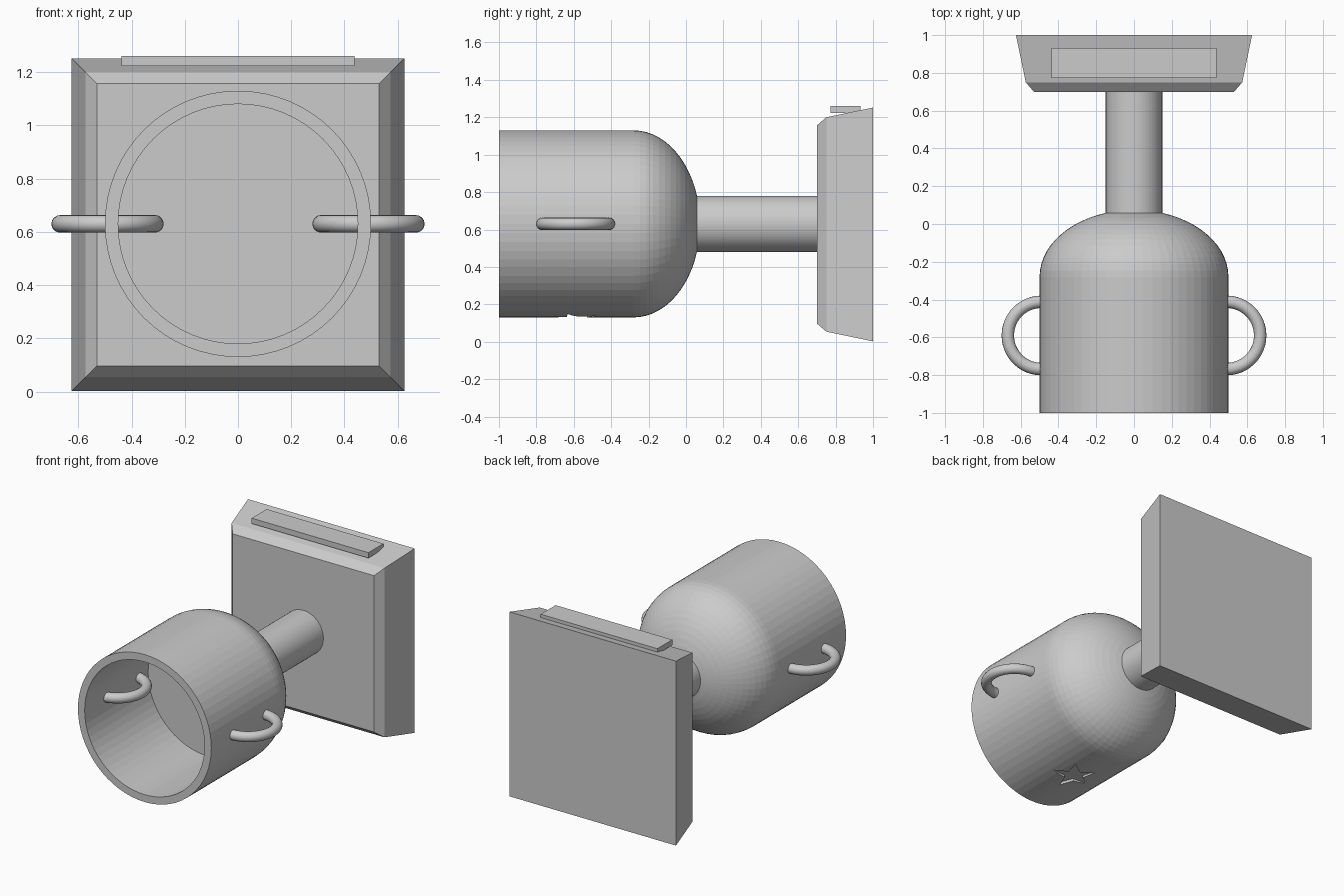
import bpy, bmesh, math
from mathutils import Vector

if "Cube" in bpy.data.objects:
    bpy.data.objects.remove(bpy.data.objects["Cube"])

AXIS_Z = 0.63          # height of the cup and stem axis


def finish(name, bm):
    bmesh.ops.remove_doubles(bm, verts=bm.verts, dist=1e-5)
    bmesh.ops.recalc_face_normals(bm, faces=bm.faces)
    me = bpy.data.meshes.new(name)
    bm.to_mesh(me)
    bm.free()
    ob = bpy.data.objects.new(name, me)
    bpy.context.collection.objects.link(ob)
    return ob


def lathe(name, profile, sides=64):
    """Spin (radius, y) points around the horizontal axis."""
    bm = bmesh.new()
    vs = [bm.verts.new((r, y, AXIS_Z)) for r, y in profile]
    edges = [bm.edges.new(p) for p in zip(vs, vs[1:])]
    bmesh.ops.spin(bm, geom=vs + edges, cent=(0, 0, AXIS_Z), axis=(0, 1, 0),
                   angle=math.tau, steps=sides, use_merge=False)
    return finish(name, bm)


def loft(name, rings):
    """Skin a list of matching closed loops and cap both ends."""
    bm = bmesh.new()
    loops = [[bm.verts.new(p) for p in ring] for ring in rings]
    n = len(loops[0])
    for a, b in zip(loops, loops[1:]):
        for i in range(n):
            j = (i + 1) % n
            bm.faces.new((a[i], a[j], b[j], b[i]))
    bm.faces.new(loops[0])
    bm.faces.new(loops[-1])
    return finish(name, bm)


# Cup: hollow cylinder with a flat floor and a rounded underside
dome_y, dome_len = -0.28, 0.355
dome = [(0.5 * math.cos(t), dome_y + dome_len * math.sin(t))
        for t in (math.pi / 2 * i / 16 for i in range(16))]
cup = lathe("cup", [(0, -0.32), (0.45, -0.32), (0.45, -1), (0.5, -1)]
            + dome + [(0, dome_y + dome_len)])

# Shallow star recess in the cup's side
star = []
for i in range(10):
    r = 0.14 if i % 2 == 0 else 0.06
    a = -math.pi / 2 + i * math.pi / 5
    star.append((r * math.cos(a), -0.59 + r * math.sin(a)))
cutter = loft("star_cutter", [[(x, y, z) for x, y in star] for z in (0.08, 0.148)])
cutter.hide_render = True
mod = cup.modifiers.new("star_recess", 'BOOLEAN')
mod.operation = 'DIFFERENCE'
mod.solver = 'EXACT'
mod.object = cutter
bpy.context.view_layer.objects.active = cup
bpy.ops.object.modifier_apply(modifier=mod.name)
bpy.data.objects.remove(cutter)

# Stem
lathe("stem", [(0, 0.0), (0.15, 0.0), (0.15, 0.72), (0, 0.72)])

# Ring handles passing through the cup wall
for side, label in ((-1, "left"), (1, "right")):
    bpy.ops.mesh.primitive_torus_add(location=(side * 0.49, -0.59, AXIS_Z),
                                     major_radius=0.178, minor_radius=0.033,
                                     major_segments=48, minor_segments=16)
    handle = bpy.context.object
    handle.name = label + "_handle"
    bpy.ops.object.shade_smooth_by_angle(angle=math.radians(40))

# Tapered, chamfered square base
base_z = 0.627
loft("base", [[(sx * h, y, base_z + sz * h)
               for sx, sz in ((-1, -1), (1, -1), (1, 1), (-1, 1))]
              for h, y in ((0.53, 0.70), (0.573, 0.75), (0.625, 1.0))])

# Blank plate on the base
bpy.ops.mesh.primitive_cube_add(size=1, location=(0, 0.852, 1.242))
plate = bpy.context.object
plate.name = "plate"
plate.scale = (0.875, 0.16, 0.037)
